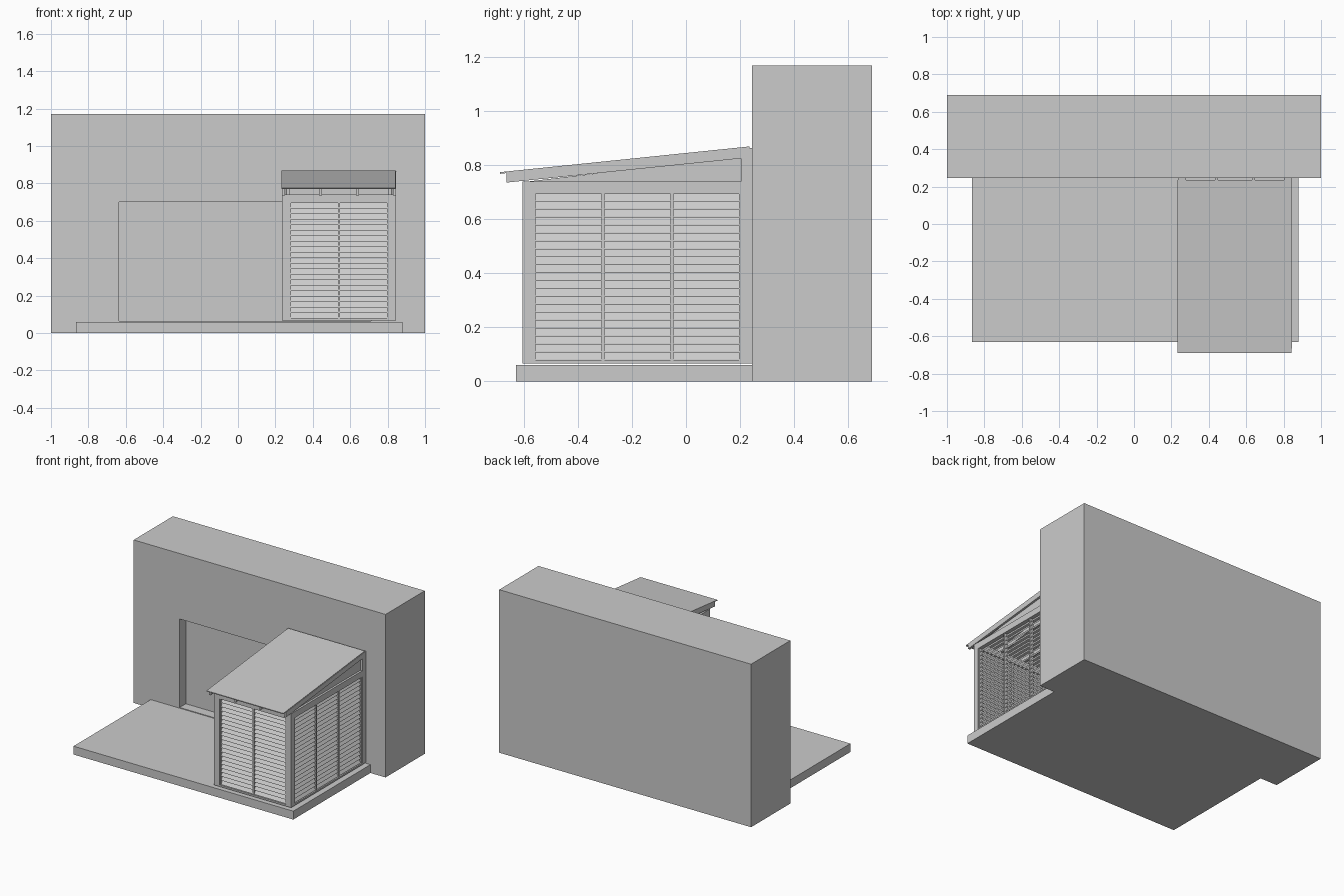
import bpy, bmesh
from mathutils import Vector

cube = bpy.data.objects.get("Cube")
if cube:
    bpy.data.objects.remove(cube, do_unlink=True)

grey = bpy.data.materials.new("plain grey")
grey.use_nodes = True
colour = (0.6, 0.6, 0.6, 1)
grey.diffuse_color = colour
grey.node_tree.nodes["Principled BSDF"].inputs["Base Color"].default_value = colour


def finish(name, bm):
    bmesh.ops.recalc_face_normals(bm, faces=bm.faces[:])
    mesh = bpy.data.meshes.new(name)
    bm.to_mesh(mesh)
    bm.free()
    mesh.materials.append(grey)
    obj = bpy.data.objects.new(name, mesh)
    bpy.context.collection.objects.link(obj)
    return obj


def prism_mesh(points, axis, a, b):
    """Extrude a (horizontal, z) profile along x or y from a to b."""
    bm = bmesh.new()
    place = (lambda h, z: (a, h, z)) if axis == "x" else (lambda h, z: (h, a, z))
    face = bm.faces.new([bm.verts.new(place(h, z)) for h, z in points])
    new = bmesh.ops.extrude_face_region(bm, geom=[face])["geom"]
    move = Vector((b - a, 0, 0)) if axis == "x" else Vector((0, b - a, 0))
    bmesh.ops.translate(bm, vec=move,
                        verts=[v for v in new if isinstance(v, bmesh.types.BMVert)])
    bmesh.ops.recalc_face_normals(bm, faces=bm.faces[:])
    return bm


def prism(name, points, axis, a, b):
    return finish(name, prism_mesh(points, axis, a, b))


def box_points(h0, h1, z0, z1):
    return [(h0, z0), (h1, z0), (h1, z1), (h0, z1)]


def box(name, x0, x1, y0, y1, z0, z1):
    return prism(name, box_points(y0, y1, z0, z1), "x", x0, x1)


# Building wall with a shallow recess in its front
WALL_Y = 0.245
bm = prism_mesh(box_points(WALL_Y, 0.69, 0, 1.17), "x", -1, 1)
front = min(bm.faces, key=lambda f: f.calc_center_median().y)
bmesh.ops.inset_individual(bm, faces=[front], thickness=0.05)
for v in front.verts:
    v.co.x = 0.71 if v.co.x > 0 else -0.635
    v.co.z = 0.70 if v.co.z > 0.5 else 0.065
inner = bmesh.ops.extrude_discrete_faces(bm, faces=[front])["faces"][0]
bmesh.ops.translate(bm, vec=(0, 0.07, 0), verts=inner.verts[:])
finish("wall", bm)

# Terrace slab
box("terrace", -0.865, 0.88, -0.63, WALL_Y, 0, 0.06)

# Porch frame
X0, X1, Y0 = 0.235, 0.845, -0.605
BOTTOM, SILL, HEAD, TOP = 0.066, 0.078, 0.695, 0.74
POST = 0.042
SLOPE = 0.103


def roof_z(y):
    return 0.772 + SLOPE * (y + 0.69)


for side, x in (("right", X0), ("left", X1 - POST)):
    box(side + "_front_post", x, x + POST, Y0, Y0 + POST, BOTTOM, TOP)
    post = [(0.203, BOTTOM), (WALL_Y, BOTTOM),
            (WALL_Y, roof_z(WALL_Y) - 0.005), (0.203, roof_z(0.203) - 0.005)]
    prism(side + "_back_post", post, "x", x, x + POST)
    box(side + "_sill", x, x + POST, Y0 + POST, 0.203, BOTTOM, SILL)
    box(side + "_beam", x, x + POST, Y0 + POST, 0.203, HEAD, TOP)
    # Triangular infill under the roof slope
    prism(side + "_gable", [(-0.59, TOP), (0.203, TOP), (0.203, roof_z(0.203) - 0.03)],
          "x", x + 0.015, x + POST - 0.015)
box("front_sill", X0 + POST, X1 - POST, Y0, Y0 + POST, BOTTOM, SILL)
box("front_beam", X0 + POST, X1 - POST, Y0, Y0 + POST, HEAD, TOP)

# Louvred panels
COUNT = 21
PITCH = (HEAD - SILL) / COUNT
BAR = 0.006


def louvres(name, axis, face, inward, start, end, panels):
    """A row of shutters; face is the outer plane, inward its direction."""
    width = (end - start) / panels
    near, far = face + inward * 0.010, face + inward * 0.028
    slat = [(near, SILL), (far, SILL + 0.026), (far, SILL + 0.0295), (near, SILL + 0.0035)]
    for i in range(panels):
        a, b = start + i * width, start + (i + 1) * width
        obj = prism(f"{name}_slats_{i + 1}", slat, axis, a + BAR, b - BAR)
        array = obj.modifiers.new("stack", "ARRAY")
        array.count = COUNT
        array.use_relative_offset = False
        array.use_constant_offset = True
        array.constant_offset_displace = (0, 0, PITCH)
        # Thin upright bars either side of each shutter
        for edge, c in (("start", a), ("end", b - BAR)):
            bar = box_points(*sorted((face + inward * 0.005, face + inward * 0.034)), SILL, HEAD)
            prism(f"{name}_bar_{i + 1}_{edge}", bar, axis, c, c + BAR)


louvres("front", "x", Y0, 1, X0 + POST, X1 - POST, 2)
louvres("left", "y", X1, -1, Y0 + POST, 0.203, 3)
louvres("right", "y", X0, 1, Y0 + POST, 0.203, 3)

# Rafters and thin roof sheet
RY0 = -0.665
rafter = [(RY0, roof_z(RY0) - 0.038), (WALL_Y, roof_z(WALL_Y) - 0.038),
          (WALL_Y, roof_z(WALL_Y) - 0.003), (RY0, roof_z(RY0) - 0.003)]
for i in range(4):
    x = X0 + i * (X1 - X0 - 0.015) / 3
    prism(f"rafter_{i + 1}", rafter, "x", x, x + 0.015)
RY0, RY1 = -0.69, 0.235
sheet = [(RY0, roof_z(RY0) - 0.003), (RY1, roof_z(RY1) - 0.003),
         (RY1, roof_z(RY1) + 0.003), (RY0, roof_z(RY0) + 0.003)]
prism("roof", sheet, "x", X0 - 0.002, X1 - 0.002)
